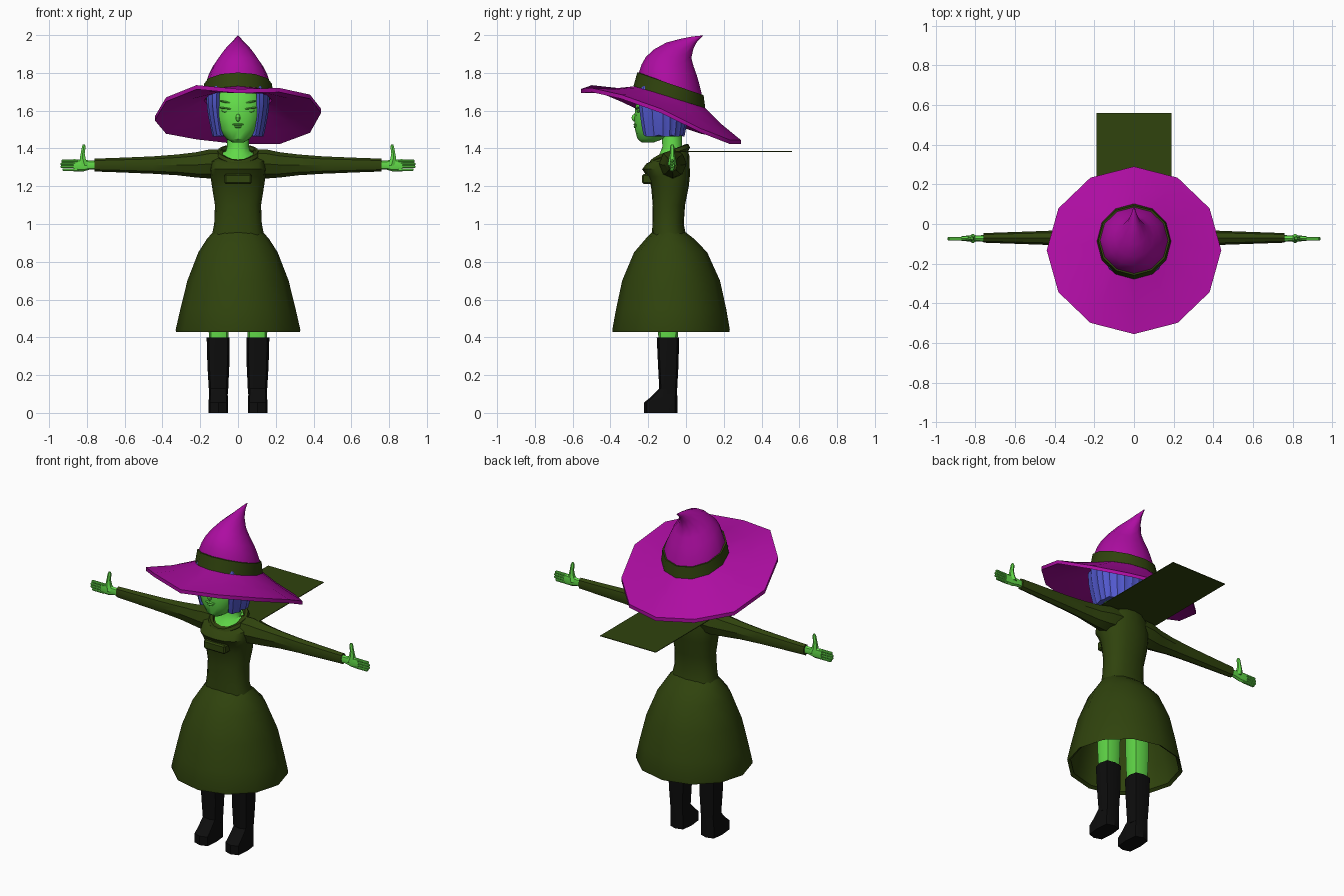
import bpy, bmesh, math
from mathutils import Matrix

if "Cube" in bpy.data.objects:
    bpy.data.objects.remove(bpy.data.objects["Cube"])


def material(name, rgb):
    m = bpy.data.materials.new(name)
    m.diffuse_color = (*rgb, 1)
    m.use_nodes = True
    m.node_tree.nodes["Principled BSDF"].inputs["Base Color"].default_value = m.diffuse_color
    return m


PURPLE = material("purple felt", (0.42, 0.004, 0.36))
OLIVE = material("dark olive cloth", (0.029, 0.056, 0.004))
SKIN = material("green skin", (0.12, 0.70, 0.065))
BLUE = material("blue hair", (0.085, 0.10, 0.62))
BLACK = material("black leather", (0.004, 0.004, 0.004))


def finish(name, bm, mat):
    bmesh.ops.recalc_face_normals(bm, faces=bm.faces)
    me = bpy.data.meshes.new(name)
    bm.to_mesh(me)
    bm.free()
    me.materials.append(mat)
    ob = bpy.data.objects.new(name, me)
    bpy.context.collection.objects.link(ob)
    return ob


def loft(name, rings, mat, caps=True, wrap=False):
    """Skin a list of equal-length closed rings."""
    bm = bmesh.new()
    vs = [[bm.verts.new(p) for p in r] for r in rings]
    n = len(vs[0])
    for k in range(len(vs) if wrap else len(vs) - 1):
        a, b = vs[k], vs[(k + 1) % len(vs)]
        for i in range(n):
            j = (i + 1) % n
            bm.faces.new((a[i], a[j], b[j], b[i]))
    if caps and not wrap:
        bm.faces.new(vs[0])
        bm.faces.new(vs[-1])
    return finish(name, bm, mat)


def spow(v, p):
    return math.copysign(abs(v) ** p, v) if abs(v) > 1e-6 else 0.0


def ring(z, rx, front, back, cx=0, drop=0, n=12, p=1.0):
    """Horizontal oval from y=front to y=back; drop lowers its front edge."""
    out = []
    for i in range(n):
        a = 2 * math.pi * i / n
        s, c = spow(math.sin(a), p), spow(math.cos(a), p)
        out.append((cx + rx * s, (front + back) / 2 - (back - front) / 2 * c, z - drop * c))
    return out


def xring(x, z, hz, hy, y=-0.07, n=8):
    return [(x, y + hy * math.cos(2 * math.pi * i / n), z + hz * math.sin(2 * math.pi * i / n))
            for i in range(n)]


def blob(name, loc, size, mat, roll=0):
    bm = bmesh.new()
    bmesh.ops.create_uvsphere(bm, u_segments=10, v_segments=6, radius=1)
    m = Matrix.Translation(loc) @ Matrix.Rotation(roll, 4, 'Y') @ Matrix.Diagonal((*size, 1))
    bmesh.ops.transform(bm, matrix=m, verts=bm.verts)
    return finish(name, bm, mat)


def box(name, lo, hi, mat, bevel=0.0):
    bm = bmesh.new()
    bmesh.ops.create_cube(bm, size=1)
    for v in bm.verts:
        v.co = [l + (h - l) * (c + 0.5) for l, h, c in zip(lo, hi, v.co)]
    if bevel:
        bmesh.ops.bevel(bm, geom=bm.edges[:], offset=bevel, segments=1, affect='EDGES')
    return finish(name, bm, mat)


# skirt: hollow bell with a rolled hem
outer = [(0.955, .135, -.18, .0), (.92, .165, -.215, .045), (.85, .21, -.275, .112),
         (.70, .268, -.338, .18), (.55, .305, -.37, .213), (.44, .33, -.39, .232), (.428, .328, -.388, .23)]
inner = [(z + .012, rx - .018, f + .018, b - .018) for z, rx, f, b in outer[::-1][:5]]
loft("skirt", [ring(*r) for r in outer + inner], OLIVE, caps=False)

# bodice up to the scooped neckline
bodice = [(.94, .138, -.18, .0), (1.0, .126, -.178, -.012), (1.1, .122, -.176, -.005),
          (1.2, .138, -.185, .015), (1.25, .145, -.205, .02), (1.29, .15, -.232, .02)]
loft("bodice", [ring(*r, n=16, p=.85) for r in bodice]
     + [ring(1.34, .145, -.21, .018, drop=.02, n=16, p=.9),
        ring(1.37, .10, -.18, .005, drop=.035, n=16)], OLIVE)
box("bust_panel", (-.072, -.232, 1.212), (.072, -.15, 1.265), OLIVE, .008)

# rolled collar around the neckline
collar = []
for i in range(20):
    a = 2 * math.pi * i / 20
    s, c = math.sin(a), math.cos(a)
    cz = 1.37 - .035 * c - .015 * max(c, 0) ** 4
    collar.append([((.1 + .016 * math.cos(t)) * s, -.0875 - (.0925 + .016 * math.cos(t)) * c,
                    cz + .02 * math.sin(t)) for t in [k * math.pi / 3 for k in range(6)]])
loft("collar", collar, OLIVE, wrap=True)

# flat square panel trailing behind the shoulders
box("back_panel", (-.188, -.07, 1.382), (.188, .56, 1.386), OLIVE)

# chest and neck
loft("neck", [ring(1.365, .09, -.17, -.005, drop=.035), ring(1.385, .065, -.14, -.015, drop=.015),
              ring(1.41, .058, -.125, -.02), ring(1.50, .058, -.13, -.02)], SKIN)

# head, chin to crown
head = [(1.432, .03, -.235, -.17), (1.45, .062, -.257, -.12), (1.50, .102, -.27, -.06),
        (1.56, .127, -.274, -.03), (1.62, .135, -.268, -.01), (1.68, .13, -.25, -.005),
        (1.74, .10, -.20, -.02)]
loft("head", [ring(*r, n=16, p=.9) for r in head], SKIN)
blob("nose", (0, -.272, 1.562), (.013, .016, .02), SKIN)
blob("upper_lip", (0, -.268, 1.527), (.032, .011, .006), SKIN)
blob("lower_lip", (0, -.266, 1.514), (.02, .011, .007), SKIN)

# bobbed hair: grooved shell open at the face
hair = []
for z, r in ((1.463, .135), (1.50, .144), (1.56, .156), (1.62, .165), (1.68, .167), (1.73, .15)):
    out, inn = [], []
    for i in range(33):
        a = math.radians(46 + 268 * i / 32)
        s, c = math.sin(a), math.cos(a)
        k = r * (1.0 if i % 2 else .955)
        ry = 1.22 if c > 0 else .80
        out.append((k * s, -.115 - k * ry * c, z + (.008 if i % 4 == 0 and z < 1.47 else 0)))
        inn.append(((r - .03) * s, -.115 - (r - .03) * ry * c, z))
    hair.append(out + inn[::-1])
loft("hair", hair, BLUE)
loft("hair_crown", [ring(1.695, .15, -.25, .01, drop=-.01), ring(1.76, .12, -.21, .0, drop=-.02)], BLUE)

# hat brim: drooping twelve-sided disc, edge heights run clockwise from the front
edge = [1.715, 1.72, 1.685, 1.61, 1.505, 1.445, 1.445, 1.47, 1.50, 1.57, 1.67, 1.735]
rim = [(x, y, z) for (x, y, _), z in zip(ring(0, .44, -.555, .29), edge)]
hole = ring(1.675, .18, -.265, .095, drop=-.055)
mid = [tuple(a * .5 + b * .5 for a, b in zip(p, q)) for p, q in zip(rim, hole)]
mid = [(x, y, z - .008) for x, y, z in mid]
top = [hole, mid, rim]
under = [[(x, y, z - .022) for x, y, z in r] for r in top[::-1]]
loft("hat_brim", top + under, PURPLE, wrap=True)

# hat crown bending back to its tip
loft("hat_crown", [ring(1.68, .182, -.265, .095, drop=-.055), ring(1.74, .172, -.25, .085, drop=-.06),
                   ring(1.79, .155, -.235, .072, drop=-.055), ring(1.835, .133, -.212, .058, drop=-.05),
                   ring(1.88, .10, -.168, .04, drop=-.045), ring(1.92, .066, -.105, .028, drop=-.04),
                   ring(1.955, .033, -.03, .04, drop=-.025), ring(1.98, .015, .03, .06, drop=-.012),
                   ring(1.998, .002, .087, .091)], PURPLE)
loft("hat_band", [ring(1.672, .187, -.278, .102, drop=-.058), ring(1.742, .18, -.258, .093, drop=-.06),
                  ring(1.742, .168, -.245, .08, drop=-.06), ring(1.672, .17, -.26, .085, drop=-.058)],
     OLIVE, wrap=True)

for side, sx in (("right", 1), ("left", -1)):
    # sleeve
    arm = [(.08, 1.322, .07, .075), (.15, 1.318, .077, .072), (.22, 1.313, .067, .055),
           (.32, 1.313, .055, .042), (.45, 1.312, .046, .035), (.62, 1.312, .039, .029),
           (.76, 1.312, .034, .024), (.76, 1.312, .024, .016)]
    loft(side + "_sleeve", [xring(sx * x, z, hz, hy) for x, z, hz, hy in arm], OLIVE)
    # palm, fingers and upright thumb
    palm = [(.74, 1.312, .024, .017), (.785, 1.312, .024, .016), (.82, 1.31, .032, .016),
            (.87, 1.311, .032, .012)]
    loft(side + "_palm", [xring(sx * x, z, hz, hy, -.073) for x, z, hz, hy in palm], SKIN)
    for k, tip in enumerate((.93, .94, .94, .935)):
        z = 1.2805 + k * .0152
        xs = sorted((sx * .845, sx * tip))
        box(f"{side}_finger_{k + 1}", (xs[0], -.084, z), (xs[1], -.066, z + .0145), SKIN, .004)
    loft(side + "_thumb", [ring(z, r, -.073 - r, -.073 + r, sx * x, n=6) for z, r, x in
                           ((1.31, .024, .812), (1.345, .018, .822), (1.375, .012, .822),
                            (1.41, .011, .816), (1.422, .006, .816))], SKIN)
    # eyelid, lash ridge and brow
    blob(side + "_eye", (sx * .058, -.250, 1.602), (.032, .012, .013), SKIN)
    blob(side + "_lash", (sx * .062, -.252, 1.612), (.04, .016, .005), SKIN, -sx * .12)
    blob(side + "_brow", (sx * .062, -.246, 1.645), (.038, .011, .005), SKIN, -sx * .2)
    # leg
    loft(side + "_leg", [ring(z, r, -.095 - r, -.095 + r, sx * .102, n=8, p=.7) for z, r in
                         ((.38, .05), (.46, .055), (.60, .058), (.85, .06))], SKIN)
    # boot shaft and foot
    loft(side + "_boot", [ring(z, rx, f, b, sx * x, n=8, p=.6) for z, rx, f, b, x in
                          ((.40, .061, -.155, -.036, .105), (.25, .058, -.148, -.04, .104),
                           (.10, .05, -.14, -.048, .103))], BLACK)
    loft(side + "_foot", [ring(z, rx, f, b, sx * .104, n=8, p=.5) for z, rx, f, b in
                          ((0, .052, -.222, -.045), (.055, .052, -.222, -.045),
                           (.085, .05, -.185, -.046), (.13, .048, -.14, -.048))], BLACK)

bpy.ops.object.select_all(action='SELECT')
bpy.context.view_layer.objects.active = bpy.data.objects["skirt"]
bpy.ops.object.shade_smooth_by_angle(angle=math.radians(35))
